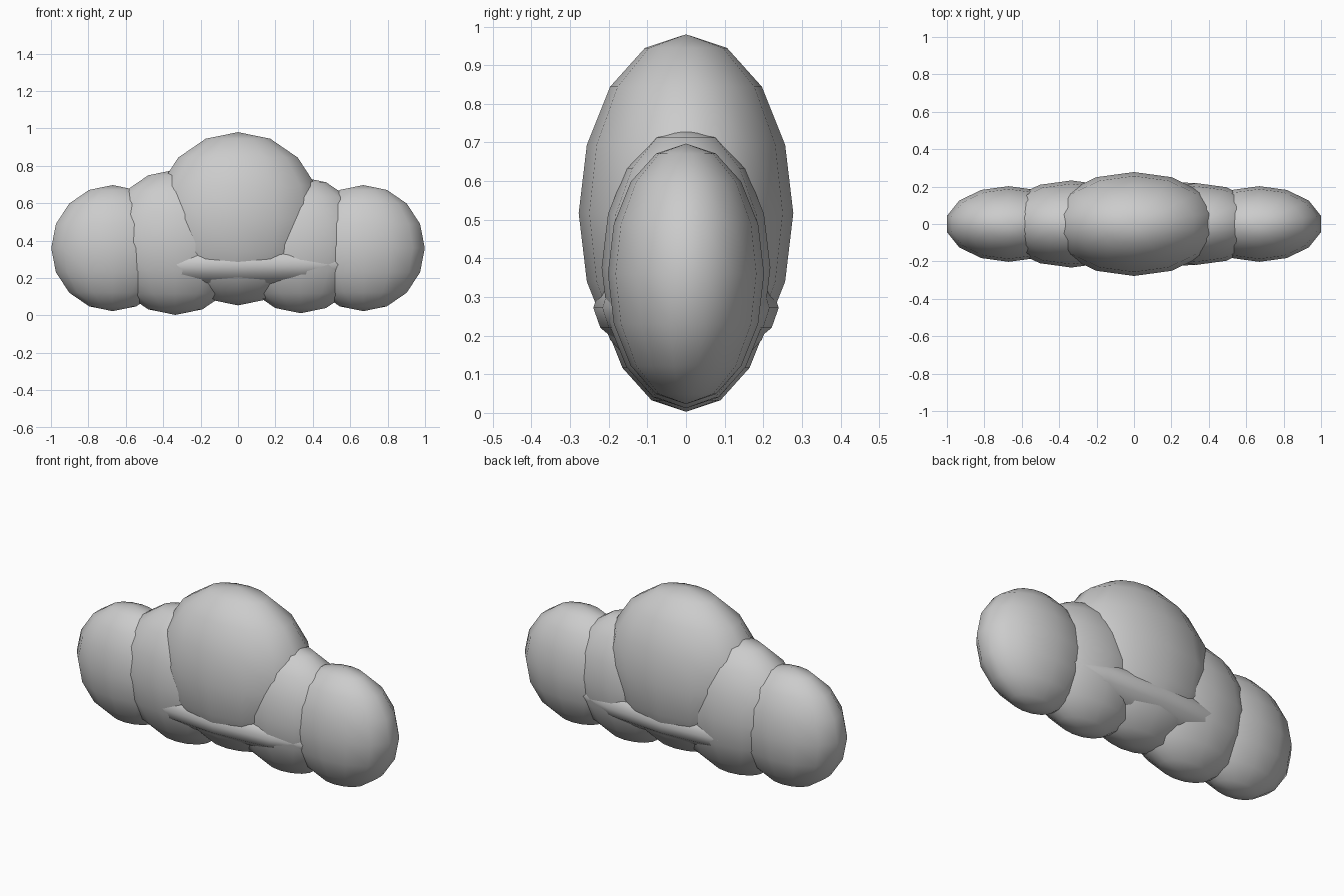
import bpy

if "Cube" in bpy.data.objects:
    bpy.data.objects.remove(bpy.data.objects["Cube"])


def puff(name, x, z, radii):
    """Low-poly smooth-shaded ellipsoid centred on the y = 0 plane."""
    bpy.ops.mesh.primitive_uv_sphere_add(segments=14, ring_count=8, radius=1, location=(x, 0, z))
    ob = bpy.context.object
    ob.name = name
    ob.scale = radii
    bpy.ops.object.transform_apply(location=False, rotation=False, scale=True)
    bpy.ops.object.shade_smooth()
    return ob


def round_puff(name, x, z, r):
    # Every puff is a ball flattened front to back
    return puff(name, x, z, (r, r * 0.6, r))


# Large centre puff
round_puff("centre_puff", 0, 0.517, 0.463)

# Middle puffs, the left one slightly larger
round_puff("left_middle_puff", -0.335, 0.391, 0.388)
round_puff("right_middle_puff", 0.335, 0.376, 0.364)

# Outer puffs
for side, label in ((-1, "left"), (1, "right")):
    round_puff(label + "_outer_puff", side * 0.67, 0.36, 0.337)

# Wide flat base filling the creases between the puffs
puff("base_puff", 0, 0.272, (0.816, 0.24, 0.135))
